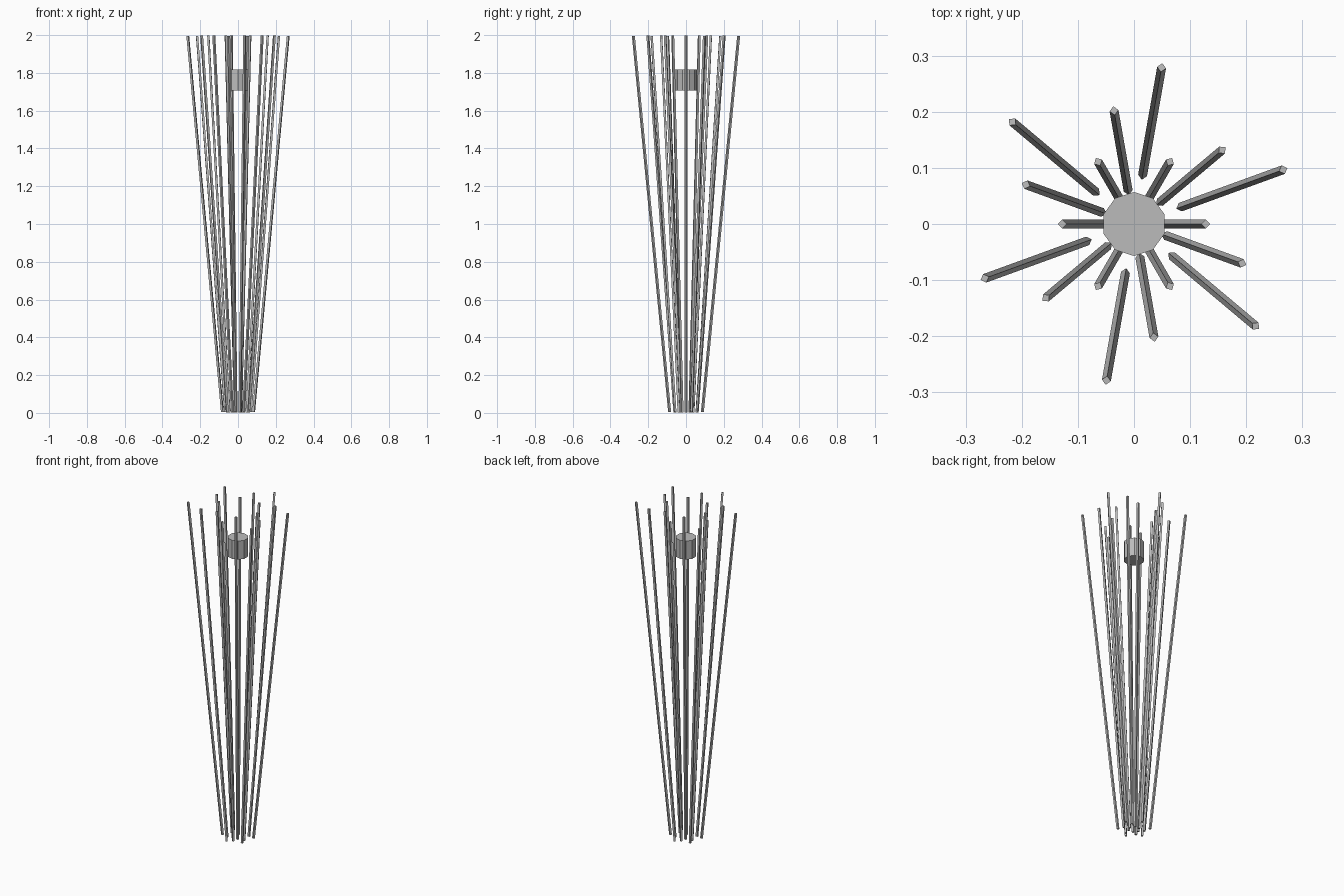
import bpy, math
from mathutils import Vector, Matrix

if "Cube" in bpy.data.objects:
    bpy.data.objects.remove(bpy.data.objects["Cube"])

grey = bpy.data.materials.new("plain_grey")
grey.diffuse_color = (0.5, 0.5, 0.5, 1)
grey.use_nodes = True
grey.node_tree.nodes["Principled BSDF"].inputs["Base Color"].default_value = grey.diffuse_color


def finish(name):
    ob = bpy.context.object
    ob.name = name
    ob.data.materials.append(grey)
    return ob


# Rings of leaning four-sided sticks: (name, foot radius, tip radius, first angle)
RINGS = [
    ("inner_stick", 0.030, 0.128, 0),
    ("middle_stick", 0.060, 0.205, 40),
    ("outer_stick", 0.088, 0.283, 20),
]
LENGTH = 2.0
THICK = 0.008

for name, foot, tip, start in RINGS:
    tilt = math.asin((tip - foot) / LENGTH)
    for k in range(6):
        bpy.ops.mesh.primitive_cylinder_add(vertices=4, radius=THICK, depth=LENGTH)
        ob = finish(f"{name}_{k + 1}")
        # a corner edge faces outward; lean, push out, then spin round the axis
        ob.matrix_world = (
            Matrix.Rotation(math.radians(start + 60 * k), 4, 'Z')
            @ Matrix.Translation(Vector(((foot + tip) / 2, 0, 1)))
            @ Matrix.Rotation(tilt, 4, 'Y')
        )

# Ten-sided drum floating between the sticks
bpy.ops.mesh.primitive_cylinder_add(vertices=10, radius=0.057, depth=0.112,
                                    location=(0, 0, 1.763))
finish("centre_drum")
